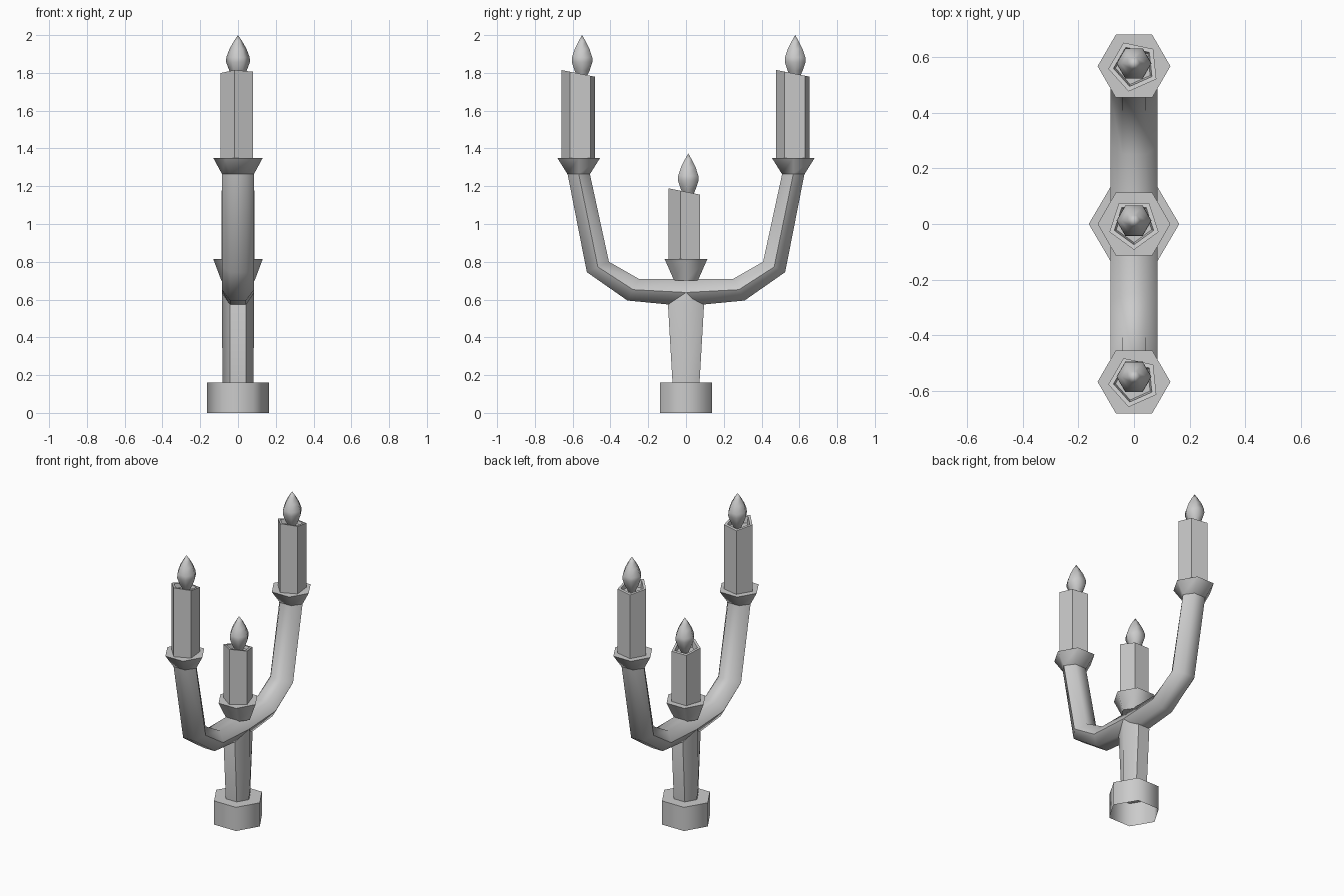
import bpy, bmesh, math
from mathutils import Vector

if "Cube" in bpy.data.objects:
    bpy.data.objects.remove(bpy.data.objects["Cube"])


def loft(name, rings, cap_start=True, cap_end=True):
    """Skin matching closed rings of points, smoothing only shallow edges."""
    bm = bmesh.new()
    loops = [[bm.verts.new(p) for p in r] for r in rings]
    n = len(loops[0])
    for a, b in zip(loops, loops[1:]):
        for i in range(n):
            j = (i + 1) % n
            bm.faces.new((a[i], a[j], b[j], b[i]))
    if cap_start:
        bm.faces.new(loops[0][::-1])
    if cap_end:
        bm.faces.new(loops[-1])
    bmesh.ops.remove_doubles(bm, verts=bm.verts, dist=1e-5)
    bmesh.ops.recalc_face_normals(bm, faces=bm.faces)
    me = bpy.data.meshes.new(name)
    bm.to_mesh(me)
    bm.free()
    me.polygons.foreach_set("use_smooth", [True] * len(me.polygons))
    me.set_sharp_from_angle(angle=math.radians(62))
    ob = bpy.data.objects.new(name, me)
    bpy.context.collection.objects.link(ob)
    return ob


def ring(rx, ry, z, y=0, n=6, turn=0, slope=0):
    """Horizontal polygon; slope tilts it along y."""
    pts = []
    for i in range(n):
        a = math.radians(turn) + math.tau * i / n
        dy = ry * math.sin(a)
        pts.append(Vector((rx * math.cos(a), y + dy, z + slope * dy)))
    return pts


def arm_ring(inner, outer, w=0.085):
    """Hexagonal arm section between two (y, z) profile points."""
    a, b = Vector((0, *inner)), Vector((0, *outer))
    m, x = (a + b) / 2, Vector((w, 0, 0))
    return [m + x, a + x / 2, a - x / 2, m - x, b - x / 2, b + x / 2]


# Hollow hexagonal base, open underneath
loft("base", [ring(0.163, 0.16, z) for z in (0, 0.16)], cap_start=False)

# Flaring stem, closing into the arms
loft("stem", [ring(0.082, 0.082, 0.15), ring(0.085, 0.11, 0.57),
              ring(0.085, 0.085, 0.64)])

# Both arms as one swept section, mirrored about the centre
half = [((0.25, 0.71), (0.31, 0.595)), ((0.408, 0.80), (0.525, 0.745)),
        ((0.51, 1.27), (0.628, 1.27))]
flip = [((-a[0], a[1]), (-b[0], b[1])) for a, b in reversed(half)]
path = flip + [((0, 0.71), (0, 0.565))] + half
loft("arms", [arm_ring(a, b) for a, b in path])


def candle_set(tag, y, low, rim, top, r_low, turn, flame_y):
    # Drip cup
    loft(tag + "_cup", [ring(r_low, r_low * 0.82, low, y),
                        ring(0.131, 0.131, rim, y)])
    # Five-sided candle with a slanted, hollowed top
    c = dict(y=y, n=5, turn=turn)
    r = 0.093
    loft(tag + "_candle", [
        ring(r, r, rim - 0.01, **c),
        ring(r, r, top, slope=-0.2, **c),
        ring(r * 0.8, r * 0.8, top, slope=-0.2, **c),
        ring(r * 0.72, r * 0.72, top - 0.03, **c)])
    # Teardrop flame
    profile = [(0.022, -0.03), (0.046, 0.015), (0.063, 0.06), (0.062, 0.085),
               (0.045, 0.13), (0.022, 0.17), (0.0, 0.203)]
    loft(tag + "_flame", [ring(q, q, top + h, flame_y) for q, h in profile],
         cap_end=False)


candle_set("left", -0.568, 1.265, 1.35, 1.797, 0.085, -30, -0.55)
candle_set("right", 0.568, 1.265, 1.35, 1.797, 0.085, -30, 0.578)
candle_set("middle", 0, 0.70, 0.815, 1.17, 0.088, -90, 0.012)
